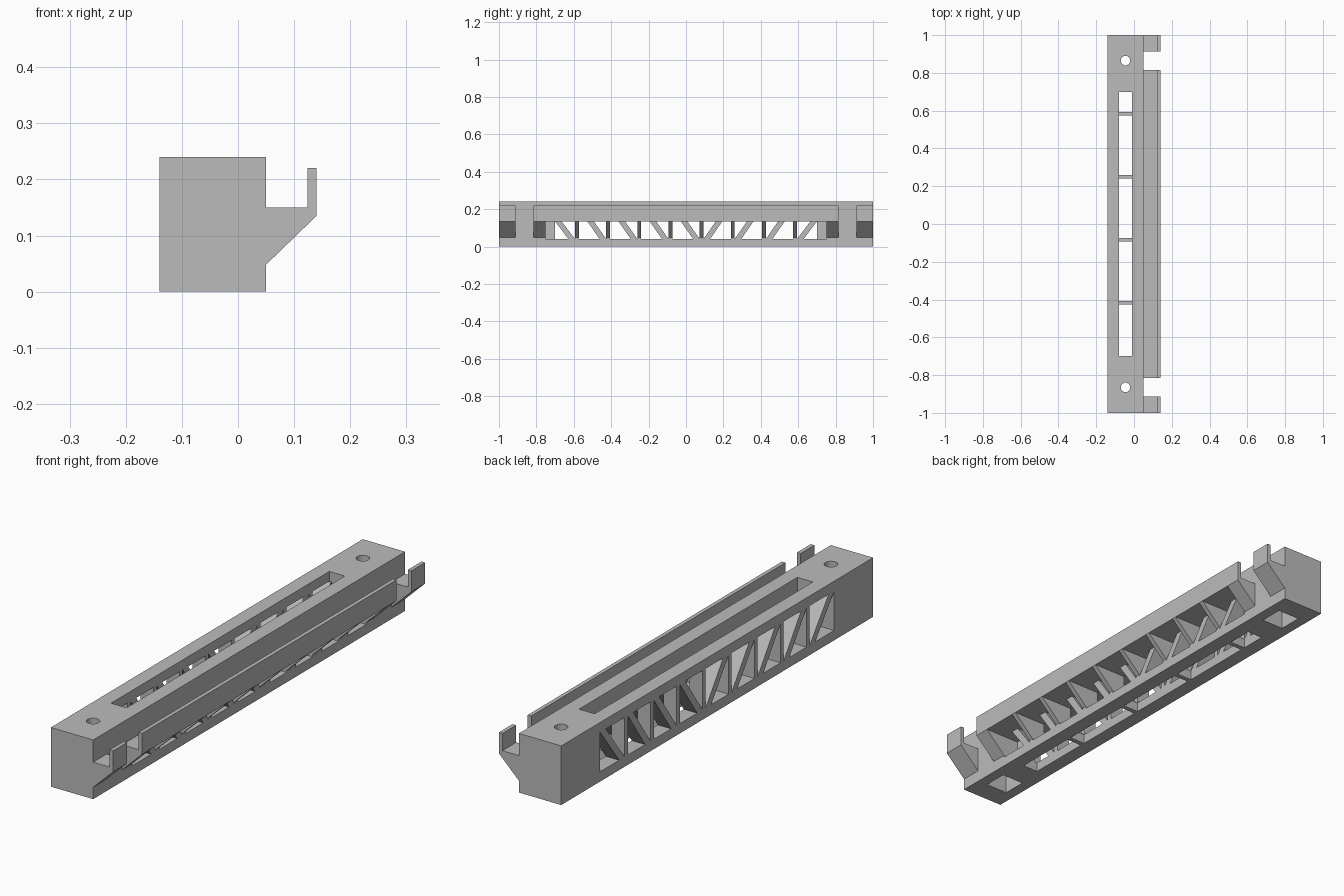
import bpy
import bmesh

default = bpy.data.objects.get("Cube")
if default:
    bpy.data.objects.remove(default, do_unlink=True)

grey = bpy.data.materials.new("plain grey")
grey.use_nodes = True
grey.diffuse_color = (0.5, 0.5, 0.5, 1)
grey.node_tree.nodes["Principled BSDF"].inputs["Base Color"].default_value = (0.5, 0.5, 0.5, 1)

# Main dimensions
LEFT, RIGHT = -0.14, 0.05
SLOT_L, SLOT_R = -0.08, -0.01
HEIGHT, RAIL = 0.24, 0.04
WIN_TOP, SHELF_BASE = 0.2, 0.135
CELLS, SPAN, POST = 9, 1.5, 0.02
PITCH = SPAN / CELLS
HOLE_X = -0.045


def finish(name, bm):
    bmesh.ops.recalc_face_normals(bm, faces=bm.faces)
    mesh = bpy.data.meshes.new(name)
    bm.to_mesh(mesh)
    bm.free()
    obj = bpy.data.objects.new(name, mesh)
    mesh.materials.append(grey)
    bpy.context.collection.objects.link(obj)
    return obj


def add_prism(bm, points, vector):
    face = bm.faces.new([bm.verts.new(p) for p in points])
    new = bmesh.ops.extrude_face_region(bm, geom=[face])["geom"]
    bmesh.ops.translate(bm, vec=vector, verts=[v for v in new if isinstance(v, bmesh.types.BMVert)])


def add_box(bm, x0, x1, y0, y1, z0, z1):
    add_prism(bm, [(x0, y0, z0), (x1, y0, z0), (x1, y1, z0), (x0, y1, z0)], (0, 0, z1 - z0))


def boxes(name, specs):
    bm = bmesh.new()
    for spec in specs:
        add_box(bm, *spec)
    return finish(name, bm)


def cut(target, cutter):
    mod = target.modifiers.new("cut", "BOOLEAN")
    mod.operation = "DIFFERENCE"
    mod.solver = "EXACT"
    mod.object = cutter
    bpy.context.view_layer.objects.active = target
    bpy.ops.object.modifier_apply(modifier=mod.name)


def cell_range(i):
    start = -SPAN / 2 + i * PITCH
    y0 = start if i == 0 else start + POST / 2
    y1 = start + PITCH if i == CELLS - 1 else start + PITCH - POST / 2
    return y0, y1


cells = [cell_range(i) for i in range(CELLS)]

# Body and shelf with an upright lip
body = boxes("main_beam", [(LEFT, RIGHT, -1, 1, 0, HEIGHT)])
profile = [(RIGHT, 0.048), (0.14, 0.135), (0.14, 0.22), (0.124, 0.22), (0.124, 0.15), (RIGHT, 0.15)]


def shelf(name, y0, y1):
    bm = bmesh.new()
    add_prism(bm, [(x, y0, z) for x, z in profile], (0, y1 - y0, 0))
    return finish(name, bm)


long_shelf = shelf("long_shelf", -0.815, 0.815)
shelf("front_hook", -1, -0.912)
shelf("back_hook", 0.912, 1)

# Cutters: central slot, end pockets, wall windows, screw holes
slot = boxes("slot_cutter", [(SLOT_L, SLOT_R, -0.7, 0.7, -0.1, 0.4)])
pockets = boxes("pocket_cutter", [(HOLE_X - 0.05, HOLE_X + 0.05, s * 0.86 - 0.05, s * 0.86 + 0.05, -0.1, 0.2)
                                  for s in (-1, 1)])
left_windows = boxes("left_window_cutter", [(LEFT - 0.1, SLOT_L + 0.01, a, b, RAIL, WIN_TOP) for a, b in cells])
right_windows = boxes("right_window_cutter", [(SLOT_R - 0.01, 0.3, a, b, RAIL, SHELF_BASE) for a, b in cells])
cutters = [slot, pockets, left_windows, right_windows]
for s in (-1, 1):
    bpy.ops.mesh.primitive_cylinder_add(vertices=32, radius=0.025, depth=1, location=(HOLE_X, s * 0.865, 0.2))
    hole = bpy.context.object
    hole.name = "screw_hole_cutter"
    hole.data.materials.append(grey)
    cutters.append(hole)

for cutter in cutters:
    cut(body, cutter)
cut(long_shelf, right_windows)
for cutter in cutters:
    bpy.data.objects.remove(cutter, do_unlink=True)


# Diagonal braces, leaning outward from the middle
def braces(name, x0, x1, top):
    bm = bmesh.new()
    width = 0.035
    t = (top - RAIL) / (WIN_TOP - RAIL)
    for i, (a, b) in enumerate(cells):
        outer, inner = (a, b - width) if i <= CELLS // 2 else (b - width, a)
        high = inner + (outer - inner) * t
        outline = [(inner, RAIL), (inner + width, RAIL), (high + width, top), (high, top)]
        add_prism(bm, [(x0, y, z) for y, z in outline], (x1 - x0, 0, 0))
    return finish(name, bm)


braces("left_braces", LEFT, SLOT_L, WIN_TOP)
braces("right_braces", SLOT_R, RIGHT, SHELF_BASE)

# Cross bars tying the bottom rails at every second post
boxes("bottom_cross_bars", [(SLOT_L, SLOT_R, y - POST / 2, y + POST / 2, 0, RAIL)
                            for y in (-SPAN / 2 + k * PITCH for k in range(2, CELLS, 2))])
